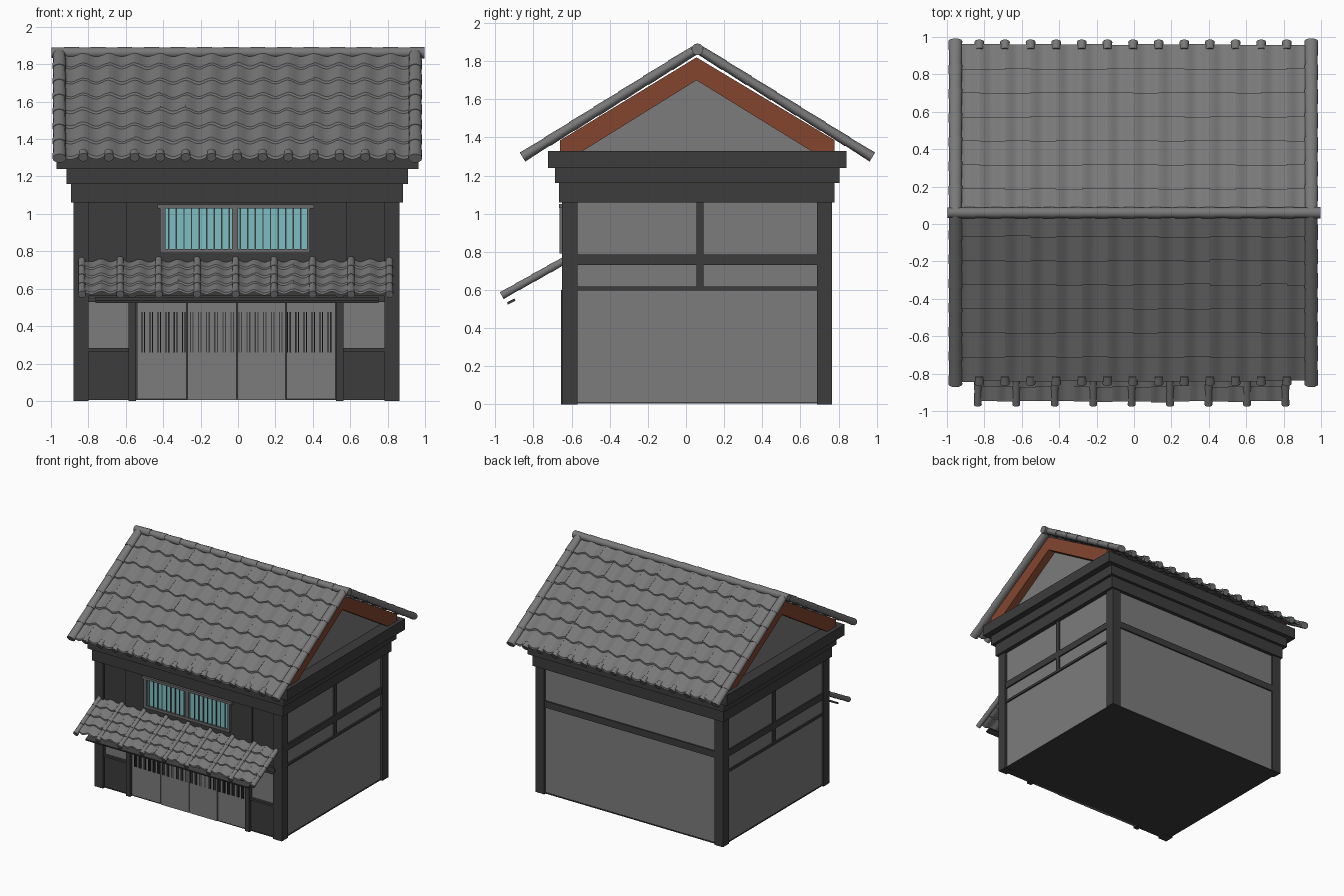
import bpy, bmesh, math, random
from mathutils import Matrix, Vector

random.seed(4)
cube = bpy.data.objects.get("Cube")
if cube:
    bpy.data.objects.remove(cube, do_unlink=True)


def material(name, rgb):
    m = bpy.data.materials.new(name)
    m.use_nodes = True
    m.diffuse_color = (*rgb, 1)
    m.node_tree.nodes["Principled BSDF"].inputs["Base Color"].default_value = (*rgb, 1)
    return m


DARK = material("dark timber", (0.045, 0.045, 0.045))
PLASTER = material("grey plaster", (0.2, 0.2, 0.2))
TILE = material("roof tile grey", (0.19, 0.19, 0.19))
BROWN = material("red brown timber", (0.23, 0.06, 0.028))
GLASS = material("teal glass", (0.2, 0.52, 0.54))
FRAME = material("window frame grey", (0.14, 0.14, 0.14))


def finish(name, bm, mat, smooth=False):
    bmesh.ops.recalc_face_normals(bm, faces=bm.faces)
    mesh = bpy.data.meshes.new(name)
    bm.to_mesh(mesh)
    bm.free()
    mesh.materials.append(mat)
    ob = bpy.data.objects.new(name, mesh)
    bpy.context.collection.objects.link(ob)
    if smooth:
        bpy.ops.object.select_all(action="DESELECT")
        ob.select_set(True)
        bpy.context.view_layer.objects.active = ob
        bpy.ops.object.shade_smooth_by_angle(angle=math.radians(40))
    return ob


def boxes(name, mat, *bounds):
    """One object of boxes, each given as x0, x1, y0, y1, z0, z1."""
    bm = bmesh.new()
    for x0, x1, y0, y1, z0, z1 in bounds:
        centre = Vector((x0 + x1, y0 + y1, z0 + z1)) / 2
        bmesh.ops.create_cube(bm, size=1, matrix=Matrix.Translation(centre)
                              @ Matrix.Diagonal((x1 - x0, y1 - y0, z1 - z0, 1)))
    return finish(name, bm, mat)


def prism(name, mat, profile, x0, x1):
    """Extrude a y, z outline along x."""
    bm = bmesh.new()
    face = bm.faces.new([bm.verts.new((x0, y, z)) for y, z in profile])
    ext = bmesh.ops.extrude_face_region(bm, geom=[face])["geom"]
    bmesh.ops.translate(bm, vec=(x1 - x0, 0, 0),
                        verts=[v for v in ext if isinstance(v, bmesh.types.BMVert)])
    return finish(name, bm, mat)


def add_roll(bm, start, end, count, radius, flat=1.0):
    """Chain of slightly flared round tiles from start to end."""
    start, end = Vector(start), Vector(end)
    step = (end - start) / count
    turn = step.to_track_quat("Z", "Y").to_matrix().to_4x4()
    for i in range(count):
        mat = Matrix.Translation(start + step * (i + 0.5)) @ turn @ Matrix.Diagonal((1, flat, 1, 1))
        bmesh.ops.create_cone(bm, cap_ends=True, segments=12, radius1=radius * 0.88,
                              radius2=radius, depth=step.length * 1.04, matrix=mat)


def add_tiles(bm, at, x0, pitch, columns, run, rows, wave, thick, lift):
    """Overlapping wavy tiles; at(x, s, n) maps onto a slope."""
    depth, cuts = run / rows, 8
    for r in range(rows):
        for c in range(columns):
            top = max(0, r * depth - 0.02)
            low = (r + 1) * depth + random.uniform(-0.004, 0.004)
            up = lift + random.uniform(-0.002, 0.003)
            section = ((top, 0), (low, up), (low, up - thick), (top, -thick))
            rings = []
            for k in range(cuts + 1):
                u = k / cuts
                w = wave * math.cos(2 * math.pi * u)
                rings.append([bm.verts.new(at(x0 + (c + u) * pitch, s, n + w)) for s, n in section])
            for a, b in zip(rings, rings[1:]):
                for j in range(4):
                    bm.faces.new((a[j], a[j - 1], b[j - 1], b[j]))
            bm.faces.new(rings[0])
            bm.faces.new(rings[-1])


# Walls, floor and corner posts
boxes("plaster_walls", PLASTER, (-0.865, 0.845, -0.62, 0.75, 0.012, 1.07))
boxes("floor", DARK, (-0.87, 0.85, -0.635, 0.755, 0.004, 0.012))
boxes("corner_posts", DARK, *[(x, x + 0.08, y, y + 0.08, 0, 1.07)
                              for x in (-0.88, 0.783) for y in (-0.65, 0.686)])

# Stepped beams under the roof
boxes("eave_beams", DARK,
      (-0.893, 0.883, -0.665, 0.78, 1.06, 1.16),
      (-0.917, 0.91, -0.687, 0.805, 1.16, 1.24),
      (-0.97, 0.965, -0.723, 0.843, 1.24, 1.33))

# Side and back timbers
side_timbers = []
for x0, x1 in ((-0.876, -0.86), (0.84, 0.858)):
    side_timbers += [(x0, x1, -0.6, 0.72, 0.73, 0.785),
                     (x0, x1, -0.6, 0.72, 0.597, 0.617),
                     (x0, x1, 0.055, 0.092, 0.607, 1.06)]
boxes("side_timbers", DARK, *side_timbers)
boxes("back_beam", DARK, (-0.83, 0.81, 0.745, 0.762, 0.73, 0.785))

# Gable walls with chevron bargeboards
prism("gable_wall", PLASTER, [(-0.62, 1.33), (0.74, 1.33), (0.055, 1.76)], -0.87, 0.87)
chevron = [(-0.66, 1.33), (-0.66, 1.385), (0.055, 1.82), (0.78, 1.385), (0.78, 1.33),
           (0.655, 1.33), (0.055, 1.70), (-0.54, 1.33)]
prism("left_bargeboard", BROWN, chevron, 0.86, 0.935)
prism("right_bargeboard", BROWN, chevron, -0.935, -0.86)

# Main roof: wavy tiles, edge rolls and eave caps on both slopes
RIDGE_Y, RIDGE_Z, SLOPE, RUN, PITCH = 0.06, 1.862, 0.62, 0.9, 0.137
for side, label in ((-1, "front"), (1, "back")):
    def at(x, s, n, side=side):
        return (x, RIDGE_Y + side * s, RIDGE_Z - s * SLOPE + n)
    bm = bmesh.new()
    add_tiles(bm, at, -0.964, PITCH, 14, RUN, 7, 0.011, 0.016, 0.014)
    finish(label + "_roof_tiles", bm, TILE, True)
    bm = bmesh.new()
    for x in (-0.955, 0.948):
        add_roll(bm, at(x, 0.01, 0.004), at(x, RUN + 0.015, 0.004), 7, 0.037, 0.75)
    for k in range(1, 14):
        x = -0.964 + k * PITCH
        add_roll(bm, at(x, RUN - 0.03, 0.006), at(x, RUN + 0.012, 0.006), 1, 0.026)
    finish(label + "_roof_rolls", bm, TILE, True)
bm = bmesh.new()
add_roll(bm, (-0.995, RIDGE_Y, RIDGE_Z), (0.995, RIDGE_Y, RIDGE_Z), 14, 0.031)
finish("ridge_roll", bm, TILE, True)


# Porch roof with its own rolls
def porch(x, s, n):
    return (x, -0.635 - s, 0.752 - s * 0.56 + n)


bm = bmesh.new()
add_tiles(bm, porch, -0.835, 0.1028, 16, 0.315, 4, 0.008, 0.012, 0.012)
finish("porch_tiles", bm, TILE, True)
bm = bmesh.new()
for i in range(9):
    x = -0.835 + i * 0.2056
    add_roll(bm, porch(x, 0, 0.004), porch(x, 0.33, 0.004), 4, 0.021)
finish("porch_rolls", bm, TILE, True)
prism("porch_rail", DARK, [(-0.935, 0.523), (-0.938, 0.536), (-0.899, 0.555), (-0.895, 0.543)],
      -0.763, 0.752)

# Dark front cladding and shop front timbers
boxes("front_cladding", DARK,
      (-0.82, 0.8, -0.632, -0.61, 0.53, 1.07),
      (-0.6, 0.58, -0.642, -0.61, 0.53, 1.07),
      (-0.82, 0.8, -0.655, -0.61, 0.56, 0.6))
boxes("door_posts", DARK, *[(x, x + 0.04, -0.655, -0.61, 0, 0.56) for x in (-0.585, 0.523)])
boxes("low_side_panels", DARK, *[b for x0, x1 in ((-0.81, -0.58), (0.555, 0.79)) for b in (
    (x0, x1, -0.632, -0.61, 0.012, 0.265), (x0, x1, -0.642, -0.61, 0.265, 0.282))])

# Four sliding doors with fine lattice
boxes("door_backing", DARK, (-0.545, 0.525, -0.624, -0.61, 0.004, 0.54))
edges = [-0.543, -0.272, -0.006, 0.256, 0.523]
boxes("sliding_doors", PLASTER, *[
    (a + 0.003, b - 0.003, y, -0.615, 0.004, 0.53)
    for a, b, y in zip(edges, edges[1:], (-0.634, -0.64, -0.64, -0.634))])
boxes("door_lattice", DARK, *[
    (x + d - 0.003, x + d + 0.003, -0.644, -0.636 + 0.004, 0.258, 0.476)
    for x in (-0.507 + i * 0.0433 for i in range(24)) for d in (-0.007, 0.007)])

# Upper window: glass, frame, and slats
boxes("window_glass", GLASS, (-0.39, 0.375, -0.65, -0.63, 0.8, 1.035))
boxes("window_frame", FRAME,
      (-0.416, -0.387, -0.663, -0.63, 0.79, 1.045), (0.368, 0.385, -0.663, -0.63, 0.79, 1.045),
      (-0.416, 0.385, -0.663, -0.63, 0.79, 0.812), (-0.43, 0.405, -0.667, -0.63, 1.03, 1.05),
      (-0.032, 0.0, -0.66, -0.63, 0.8, 1.04))
boxes("window_slats", DARK, *[
    (x - 0.0035, x + 0.0035, -0.656, -0.645, 0.81, 1.032)
    for start in (-0.37, 0.012) for x in (start + i * 0.0405 for i in range(9))])
